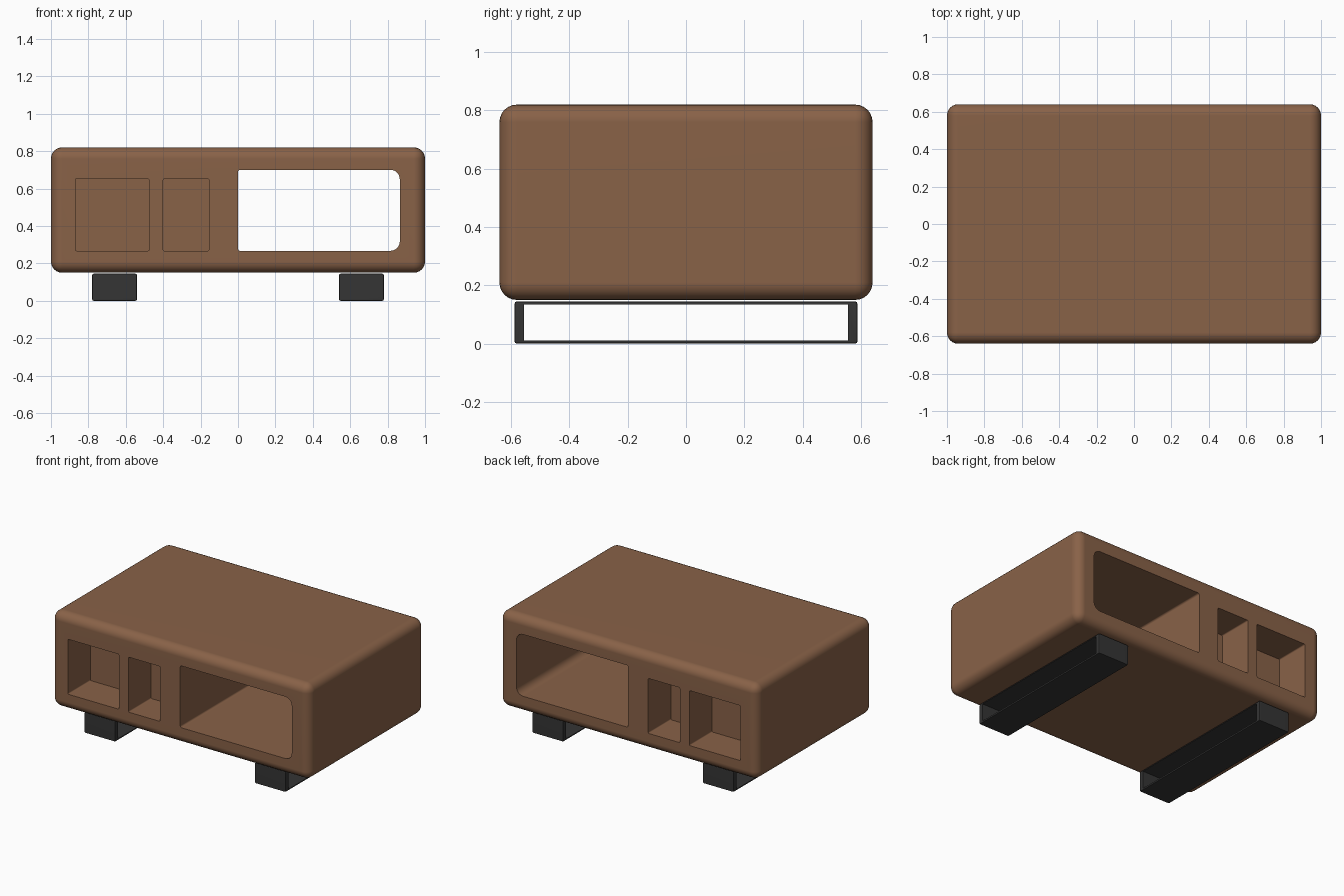
import bpy
import bmesh
from math import radians, pi, sin, cos

cube = bpy.data.objects.get("Cube")
if cube:
    bpy.data.objects.remove(cube, do_unlink=True)


def material(name, color):
    m = bpy.data.materials.new(name)
    m.use_nodes = True
    m.diffuse_color = color
    bsdf = m.node_tree.nodes["Principled BSDF"]
    bsdf.inputs["Base Color"].default_value = color
    return m


wood = material("warm brown wood", (0.25, 0.122, 0.064, 1))
metal = material("black metal", (0.035, 0.035, 0.035, 1))


def add_object(name, bm, mat):
    bmesh.ops.recalc_face_normals(bm, faces=bm.faces)
    mesh = bpy.data.meshes.new(name)
    bm.to_mesh(mesh)
    bm.free()
    mesh.materials.append(mat)
    ob = bpy.data.objects.new(name, mesh)
    bpy.context.collection.objects.link(ob)
    return ob


def box(x0, x1, y0, y1, z0, z1):
    bm = bmesh.new()
    bmesh.ops.create_cube(bm, size=1)
    for v in bm.verts:
        v.co = [lo if c < 0 else hi
                for c, lo, hi in zip(v.co, (x0, y0, z0), (x1, y1, z1))]
    return bm


def rounded_prism(x0, x1, z0, z1, y0, y1, r_left, r_right):
    """Rounded rectangle in the front plane, extruded along y."""
    corners = [(x1, z1, r_right, -1, -1), (x0, z1, r_left, 1, -1),
               (x0, z0, r_left, 1, 1), (x1, z0, r_right, -1, 1)]
    bm = bmesh.new()
    loop = []
    for q, (x, z, r, sx, sz) in enumerate(corners):
        for i in range(7):
            a = (q + i / 6) * pi / 2
            loop.append(bm.verts.new(
                (x + sx * r + r * cos(a), y0, z + sz * r + r * sin(a))))
    face = bm.faces.new(loop)
    ext = bmesh.ops.extrude_face_region(bm, geom=[face])
    for g in ext["geom"]:
        if isinstance(g, bmesh.types.BMVert):
            g.co.y = y1
    return bm


def finish(ob, cutters):
    """Apply the modifiers, remove the cutters and smooth the rounded edges."""
    bpy.ops.object.select_all(action="DESELECT")
    ob.select_set(True)
    bpy.context.view_layer.objects.active = ob
    bpy.ops.object.convert(target="MESH")
    for c in cutters:
        bpy.data.objects.remove(c, do_unlink=True)
    bpy.ops.object.shade_smooth_by_angle(angle=radians(30))
    weighted = ob.modifiers.new("even_shading", "WEIGHTED_NORMAL")
    weighted.keep_sharp = True


def bevel(ob, width, segments):
    b = ob.modifiers.new("rounding", "BEVEL")
    b.width = width
    b.segments = segments


# Table body: rounded block with one open shelf and niches on both long sides
body = add_object("table_body", box(-1, 1, -0.64, 0.64, 0.15, 0.82), wood)
bevel(body, 0.06, 6)

cutters = [add_object("shelf_cutter", rounded_prism(
    0, 0.865, 0.267, 0.70, -0.8, 0.8, 0.012, 0.05), wood)]
for side in (-1, 1):
    for x0, x1 in ((-0.87, -0.475), (-0.40, -0.155)):
        cutters.append(add_object("niche_cutter", rounded_prism(
            x0, x1, 0.267, 0.652, side * 0.39, side * 0.8, 0.008, 0.008), wood))
for c in cutters:
    c.hide_render = True
    cut = body.modifiers.new("opening", "BOOLEAN")
    cut.operation = "DIFFERENCE"
    cut.solver = "EXACT"
    cut.object = c
finish(body, cutters)

# Feet: flat metal loops running front to back
for name, side in (("left_foot", 1), ("right_foot", -1)):
    x0, x1 = sorted((side * 0.54, side * 0.78))
    foot = add_object(name, box(x0, x1, -0.588, 0.588, 0, 0.145), metal)
    bevel(foot, 0.008, 2)
    hole = add_object("foot_cutter", box(
        x0 - 0.1, x1 + 0.1, -0.555, 0.555, 0.011, 0.134), metal)
    hole.hide_render = True
    cut = foot.modifiers.new("hollow", "BOOLEAN")
    cut.operation = "DIFFERENCE"
    cut.solver = "EXACT"
    cut.object = hole
    finish(foot, [hole])
